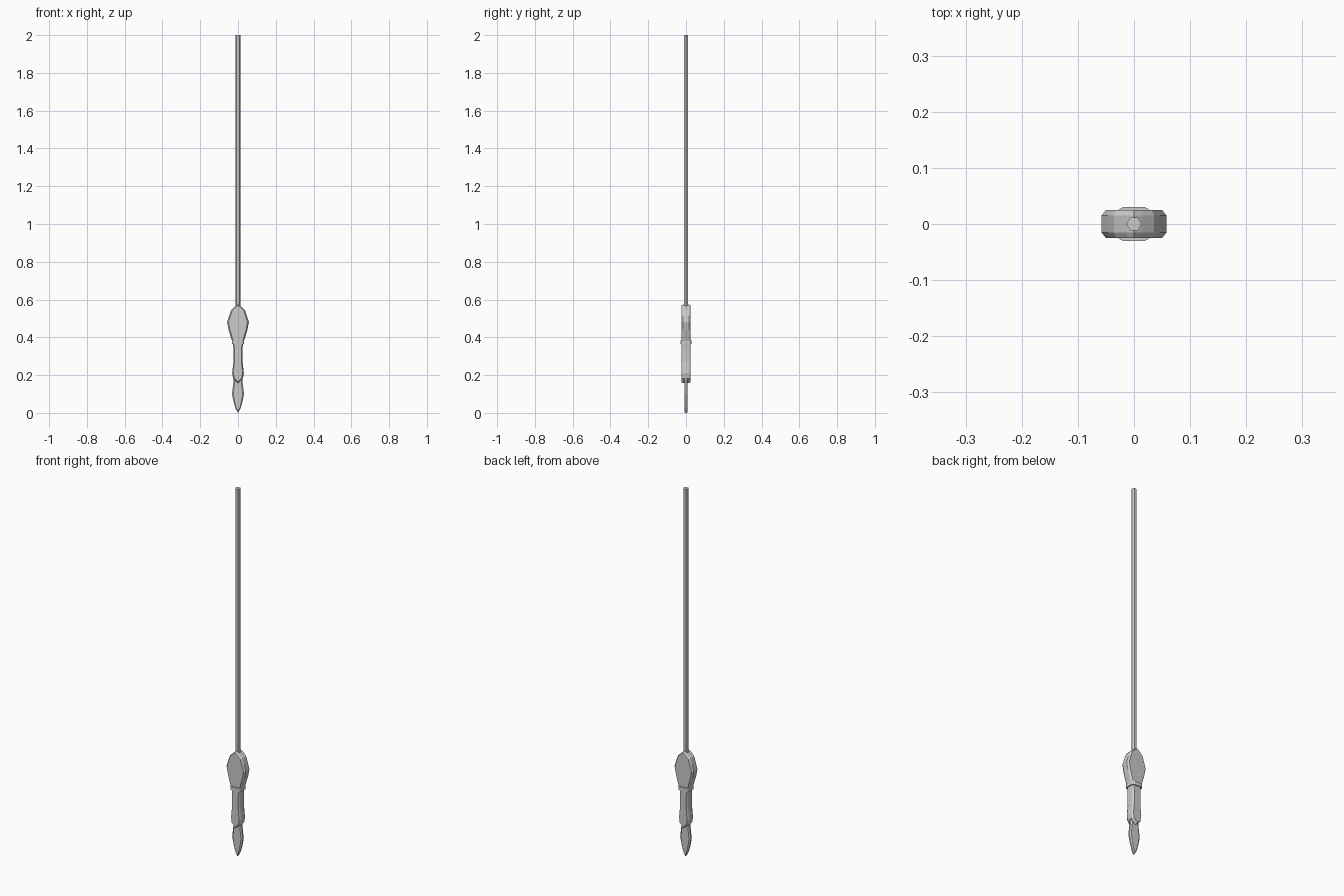
import bpy, bmesh, math

if "Cube" in bpy.data.objects:
    bpy.data.objects.remove(bpy.data.objects["Cube"])


def finish(name, bm):
    bmesh.ops.recalc_face_normals(bm, faces=bm.faces)
    mesh = bpy.data.meshes.new(name)
    bm.to_mesh(mesh)
    bm.free()
    ob = bpy.data.objects.new(name, mesh)
    bpy.context.collection.objects.link(ob)
    return ob


def loft(name, rings):
    """Skin matching closed rings and cap both ends."""
    bm = bmesh.new()
    vs = [[bm.verts.new(p) for p in r] for r in rings]
    n = len(vs[0])
    for a, b in zip(vs, vs[1:]):
        for i in range(n):
            j = (i + 1) % n
            bm.faces.new((a[i], a[j], b[j], b[i]))
    bm.faces.new(vs[0])
    bm.faces.new(vs[-1])
    return finish(name, bm)


def plate(name, half, thick, rim, inset):
    """Symmetric front outline (half width, z) as a slab with bevelled borders."""
    outline = half + [(-x, z) for x, z in reversed(half) if x > 0]
    z_lo, z_hi = min(z for _, z in half), max(z for _, z in half)
    w = max(x for x, _ in half)
    mid, tall = (z_lo + z_hi) / 2, (z_hi - z_lo) / 2
    sx, sz = 1 - inset / w, 1 - inset * 0.7 / tall
    small = [(x * sx, mid + (z - mid) * sz) for x, z in outline]
    layers = [(small, -thick), (outline, -rim), (outline, rim), (small, thick)]
    return loft(name, [[(x, y, z) for x, z in o] for o, y in layers])


# Hexagonal shaft
loft("shaft", [[(0.0135 * math.cos(i * math.pi / 3), 0.0135 * math.sin(i * math.pi / 3), z)
                for i in range(6)] for z in (0.54, 2.0)])

# Leaf shaped guard
plate("leaf_guard", [(0, 0.575), (0.014, 0.565), (0.036, 0.545), (0.047, 0.515), (0.058, 0.48),
                     (0.05, 0.44), (0.03, 0.375)], 0.025, 0.015, 0.008)

# Chamfered collar
corner = [(0.032, 0.018), (0.028, 0.025), (0.02, 0.03)]
section = (corner + [(-x, y) for x, y in reversed(corner)]
           + [(-x, -y) for x, y in corner] + [(x, -y) for x, y in reversed(corner)])
loft("collar", [[(x, y, z) for x, y in section] for z in (0.364, 0.384)])

# Socket with pointed lower end
plate("socket", [(0.027, 0.375), (0.024, 0.34), (0.024, 0.27), (0.031, 0.21),
                 (0.026, 0.183), (0, 0.158)], 0.025, 0.015, 0.007)

# Thin blade tip
plate("blade", [(0.024, 0.2), (0.024, 0.165), (0.032, 0.1), (0.024, 0.06),
                (0.013, 0.023), (0, 0.0)], 0.009, 0.004, 0.008)
